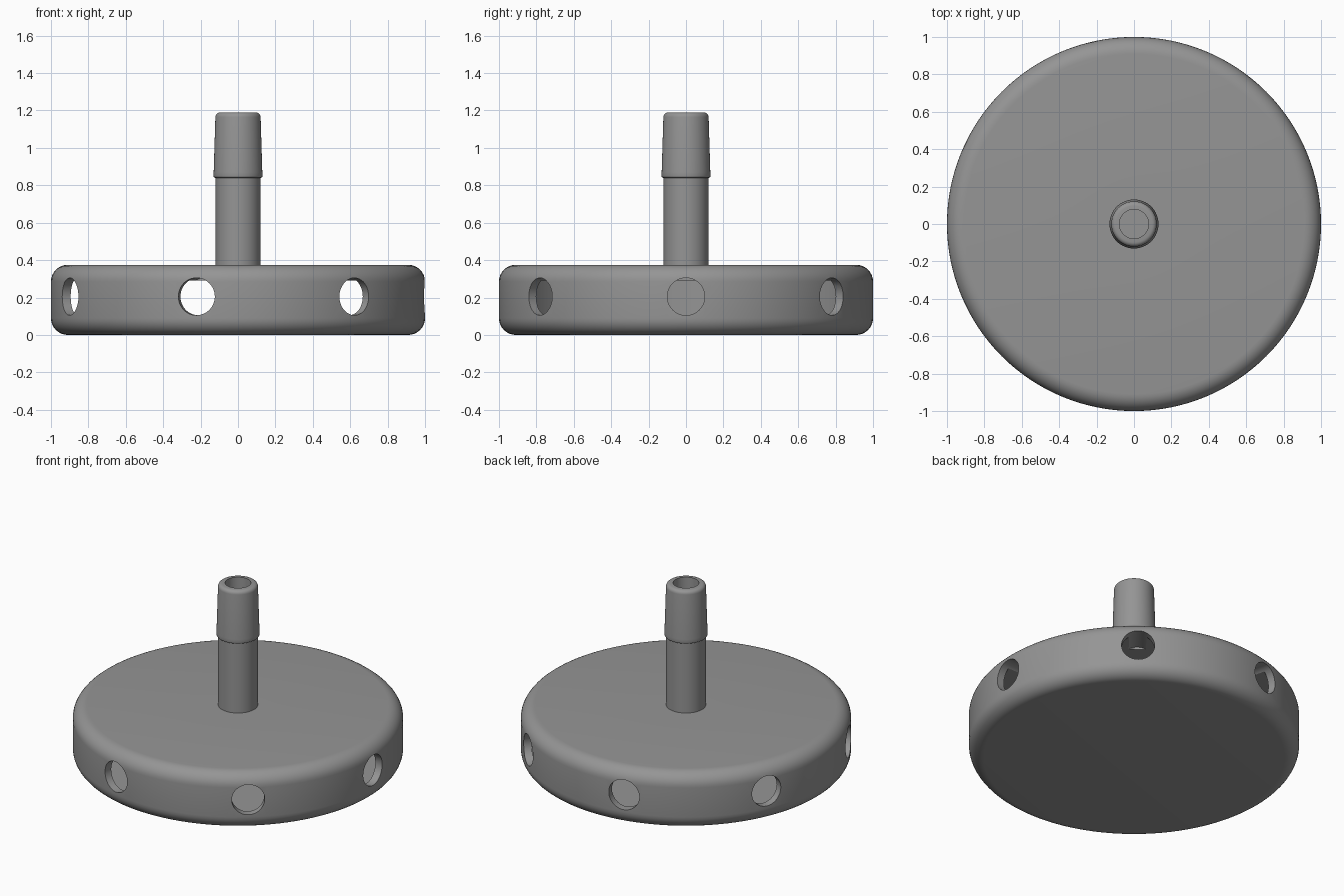
import bpy, bmesh, math
from mathutils import Matrix

if "Cube" in bpy.data.objects:
    bpy.data.objects.remove(bpy.data.objects["Cube"])

SEGMENTS = 128
HOLES = 7
TOP, FILLET = 0.375, 0.09


def arc(cx, cz, r, start, end, n=8):
    """Points of a circular fillet in the profile plane."""
    angles = [math.radians(start + (end - start) * i / n) for i in range(n + 1)]
    return [(cx + r * math.cos(a), cz + r * math.sin(a)) for a in angles]


def new_object(name, bm):
    mesh = bpy.data.meshes.new(name)
    bm.to_mesh(mesh)
    bm.free()
    obj = bpy.data.objects.new(name, mesh)
    bpy.context.collection.objects.link(obj)
    return obj


# Section through the hollow disc and its hose nozzle
profile = [(0, 0)]
profile += arc(1 - FILLET, FILLET, FILLET, -90, 0)
profile += arc(1 - FILLET, TOP - FILLET, FILLET, 0, 90)
profile += [(0.12, TOP), (0.12, 0.84)]                        # nozzle neck
profile += arc(0.121, 0.85, 0.01, -90, 0, 3)                  # barb lip
profile += [(0.13, 0.87)]
profile += arc(0.097, 1.165, 0.024, 0, 90, 5)                 # rounded tip
profile += [(0.078, 1.19), (0.078, 0.29)]                     # bore
profile += [(0.95, 0.29), (0.95, 0.085), (0, 0.085)]          # inner chamber

# Revolve the section
bm = bmesh.new()
verts = [bm.verts.new((x, 0, z)) for x, z in profile]
edges = [bm.edges.new(pair) for pair in zip(verts, verts[1:])]
bmesh.ops.spin(bm, geom=verts + edges, cent=(0, 0, 0), axis=(0, 0, 1),
               angle=math.tau, steps=SEGMENTS, use_duplicate=False)
bmesh.ops.remove_doubles(bm, verts=bm.verts[:], dist=1e-5)
bmesh.ops.recalc_face_normals(bm, faces=bm.faces[:])
body = new_object("hollow_disc_with_nozzle", bm)

# Radial cutters for the side holes
bm = bmesh.new()
for i in range(HOLES):
    place = (Matrix.Rotation(math.tau * i / HOLES, 4, 'Z')
             @ Matrix.Translation((0.95, 0, 0.205))
             @ Matrix.Rotation(math.pi / 2, 4, 'Y'))
    bmesh.ops.create_cone(bm, cap_ends=True, segments=48, radius1=0.1,
                          radius2=0.1, depth=0.3, matrix=place)
cutter = new_object("side_hole_cutter", bm)
cutter.hide_render = True

# Cut the holes and apply
cut = body.modifiers.new("side_holes", 'BOOLEAN')
cut.operation = 'DIFFERENCE'
cut.solver = 'EXACT'
cut.object = cutter
bpy.context.view_layer.objects.active = body
body.select_set(True)
bpy.ops.object.modifier_apply(modifier=cut.name)
bpy.data.objects.remove(cutter)

# One grey material, smooth with sharp rims
grey = bpy.data.materials.new("grey")
grey.diffuse_color = (0.3, 0.3, 0.3, 1)
grey.use_nodes = True
grey.node_tree.nodes["Principled BSDF"].inputs["Base Color"].default_value = grey.diffuse_color
body.data.materials.clear()
body.data.materials.append(grey)
bpy.ops.object.shade_smooth_by_angle(angle=math.radians(30))
